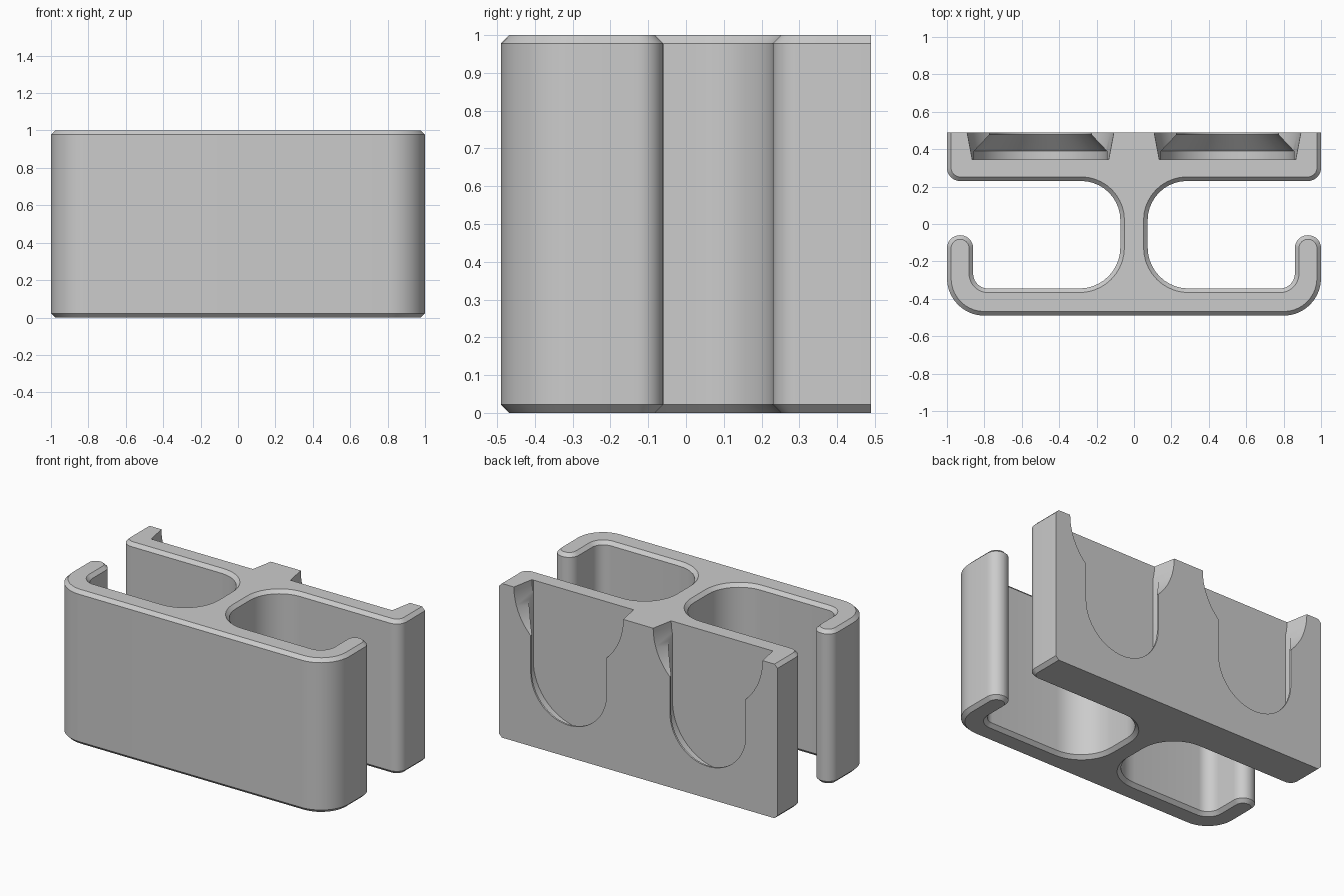
import bpy, bmesh
from math import sin, cos, pi
from mathutils import Vector

cube = bpy.data.objects.get("Cube")
if cube:
    bpy.data.objects.remove(cube)

grey = bpy.data.materials.new("plain grey")
grey.use_nodes = True
grey.diffuse_color = (0.6, 0.6, 0.6, 1)
grey.node_tree.nodes["Principled BSDF"].inputs["Base Color"].default_value = (0.6, 0.6, 0.6, 1)

BACK, FRONT, CHAMFER, STEPS = 0.49, -0.49, 0.022, 10


def loft(name, loops):
    """Solid skinned through loops of equal point count."""
    bm = bmesh.new()
    rings = [[bm.verts.new(p) for p in loop] for loop in loops]
    n = len(rings[0])
    for a, b in zip(rings, rings[1:]):
        for i in range(n):
            j = (i + 1) % n
            bm.faces.new((a[i], a[j], b[j], b[i]))
    bm.faces.new(rings[0][::-1])
    bm.faces.new(rings[-1])
    bmesh.ops.recalc_face_normals(bm, faces=bm.faces)
    mesh = bpy.data.meshes.new(name)
    bm.to_mesh(mesh)
    bm.free()
    mesh.materials.append(grey)
    obj = bpy.data.objects.new(name, mesh)
    bpy.context.collection.objects.link(obj)
    return obj


def fillet(prev, corner, nxt, r):
    """Arc points rounding a right-angled corner."""
    u, v = (prev - corner).normalized(), (nxt - corner).normalized()
    centre = corner + (u + v) * r
    return [centre - v * r * cos(t) - u * r * sin(t)
            for t in (i / STEPS * pi / 2 for i in range(STEPS + 1))]


def outline(d, z):
    """Body section inset by d, its back edge kept in place."""
    # x, y, radius, bulge (1 outer corner, -1 inner corner), x and y inset direction
    corners = [(1, 0.23, 0.07, 1, -1, 1), (0.073, 0.23, 0.21, -1, -1, 1),
               (0.073, -0.345, 0.22, -1, -1, -1), (0.86, -0.345, 0.08, -1, 1, -1),
               (0.86, -0.06, 0.069, 1, 1, -1), (1, -0.06, 0.069, 1, -1, -1),
               (1, FRONT, 0.2, 1, -1, 1)]
    path = [Vector((1 - d, BACK))]
    path += [Vector((x + sx * d, y + sy * d)) for x, y, r, b, sx, sy in corners]
    path.append(Vector((0, FRONT + d)))
    half = [path[0]]
    for i, c in enumerate(corners, 1):
        half += fillet(path[i - 1], path[i], path[i + 1], c[2] - c[3] * d)
    both = half + [Vector((-p.x, p.y)) for p in reversed(half)]
    return [(p.x, p.y, z) for p in both]


def slot_loop(x, depth, r, base):
    """U shape, open upward, at a depth behind the back face."""
    arc = [(x + r * cos(a), BACK - depth, base + r * sin(a))
           for a in (pi + pi * i / 32 for i in range(33))]
    return [(x - r, BACK - depth, 1.2)] + arc + [(x + r, BACK - depth, 1.2)]


# double channel body with chamfered rims
body = loft("double_channel_body", [outline(CHAMFER, 0), outline(0, CHAMFER),
                                    outline(0, 1 - CHAMFER), outline(CHAMFER, 1)])

# undercut mounting slots and their wider tapered mouths
undercut = [(-0.05, 0.272), (0.012, 0.272), (0.1, 0.355), (0.145, 0.355)]
mouth = [(-0.05, 0.402), (0.1449, 0.365)]
bpy.context.view_layer.objects.active = body
body.select_set(True)
for x in (-0.5, 0.5):
    for profile, base in ((undercut, 0.48), (mouth, 1.0)):
        cutter = loft("slot_cutter", [slot_loop(x, d, r, base) for d, r in profile])
        cutter.hide_render = True
        mod = body.modifiers.new("slot", 'BOOLEAN')
        mod.operation, mod.solver, mod.object = 'DIFFERENCE', 'EXACT', cutter
        bpy.ops.object.modifier_apply(modifier=mod.name)
        bpy.data.objects.remove(cutter)

bpy.ops.object.shade_smooth_by_angle(angle=pi / 6)
